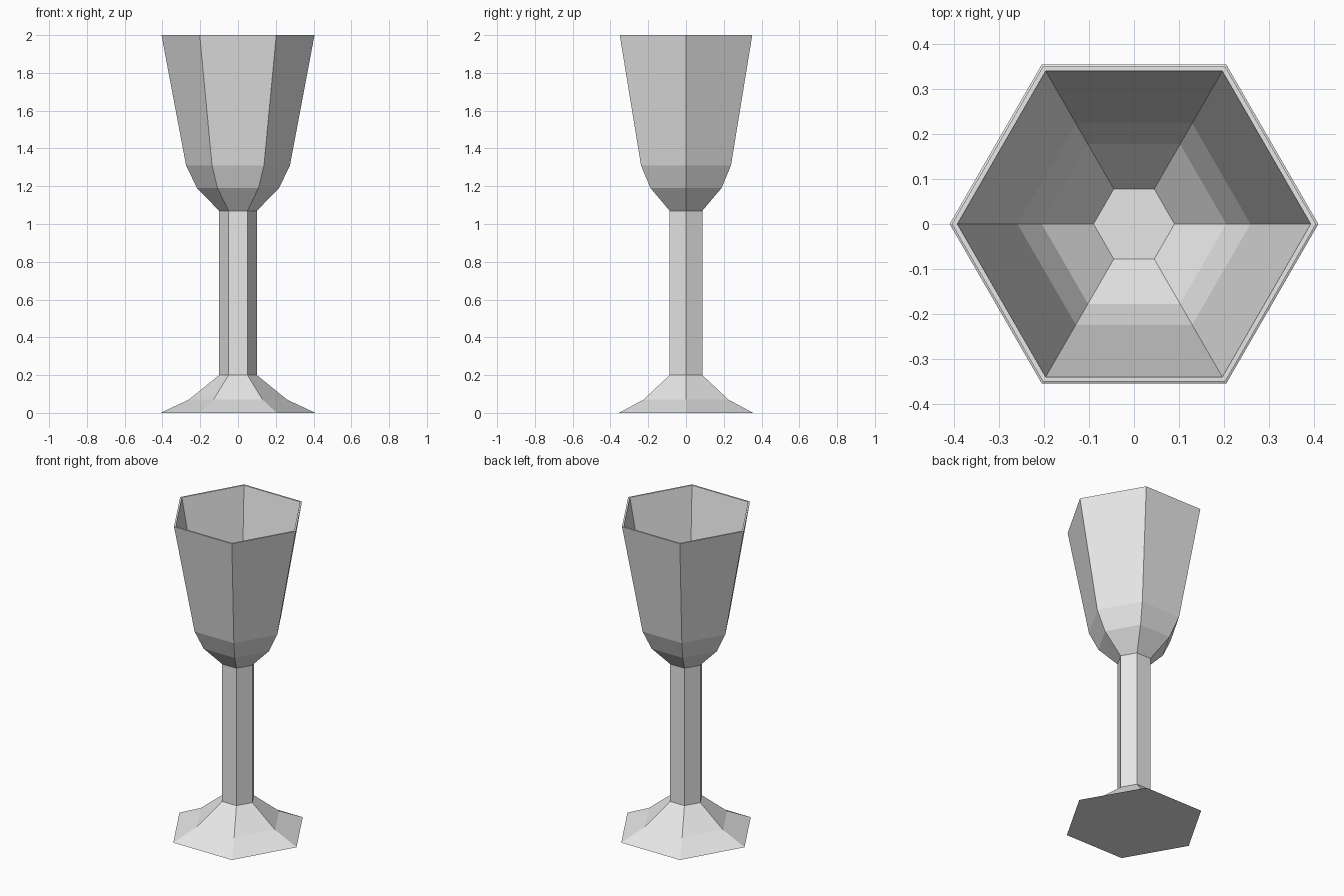
import bpy
import bmesh
from math import cos, sin, tau

cube = bpy.data.objects.get("Cube")
if cube:
    bpy.data.objects.remove(cube, do_unlink=True)

SIDES = 6

grey = bpy.data.materials.new("plain grey")
grey.use_nodes = True
colour = (0.8, 0.8, 0.8, 1)
grey.diffuse_color = colour
grey.node_tree.nodes["Principled BSDF"].inputs["Base Color"].default_value = colour


def lathe(name, profile, cap_start=False, cap_end=False):
    """Sweep (radius, height) points around z into a flat-sided part."""
    bm = bmesh.new()
    rings = [[bm.verts.new((r * cos(tau * i / SIDES), r * sin(tau * i / SIDES), z))
              for i in range(SIDES)] for r, z in profile]
    for low, high in zip(rings, rings[1:]):
        for i in range(SIDES):
            j = (i + 1) % SIDES
            bm.faces.new((low[i], low[j], high[j], high[i]))
    if cap_start:
        bm.faces.new(rings[0][::-1])
    if cap_end:
        bm.faces.new(rings[-1])
    mesh = bpy.data.meshes.new(name)
    bm.to_mesh(mesh)
    bm.free()
    mesh.materials.append(grey)
    obj = bpy.data.objects.new(name, mesh)
    bpy.context.collection.objects.link(obj)
    return obj


# Flared foot with a flat underside
lathe("foot", [(0.41, 0), (0.26, 0.07), (0.1, 0.2)], cap_start=True)

# Straight stem
lathe("stem", [(0.1, 0.2), (0.1, 1.07)])

# Thin-walled bowl: up the outside, over the rim, down to the inner floor
outside = [(0.1, 1.07), (0.217, 1.19), (0.275, 1.31), (0.405, 2.0)]
inside = [(0.393, 2.0), (0.259, 1.31), (0.205, 1.2), (0.09, 1.085)]
lathe("bowl", outside + inside, cap_end=True)
